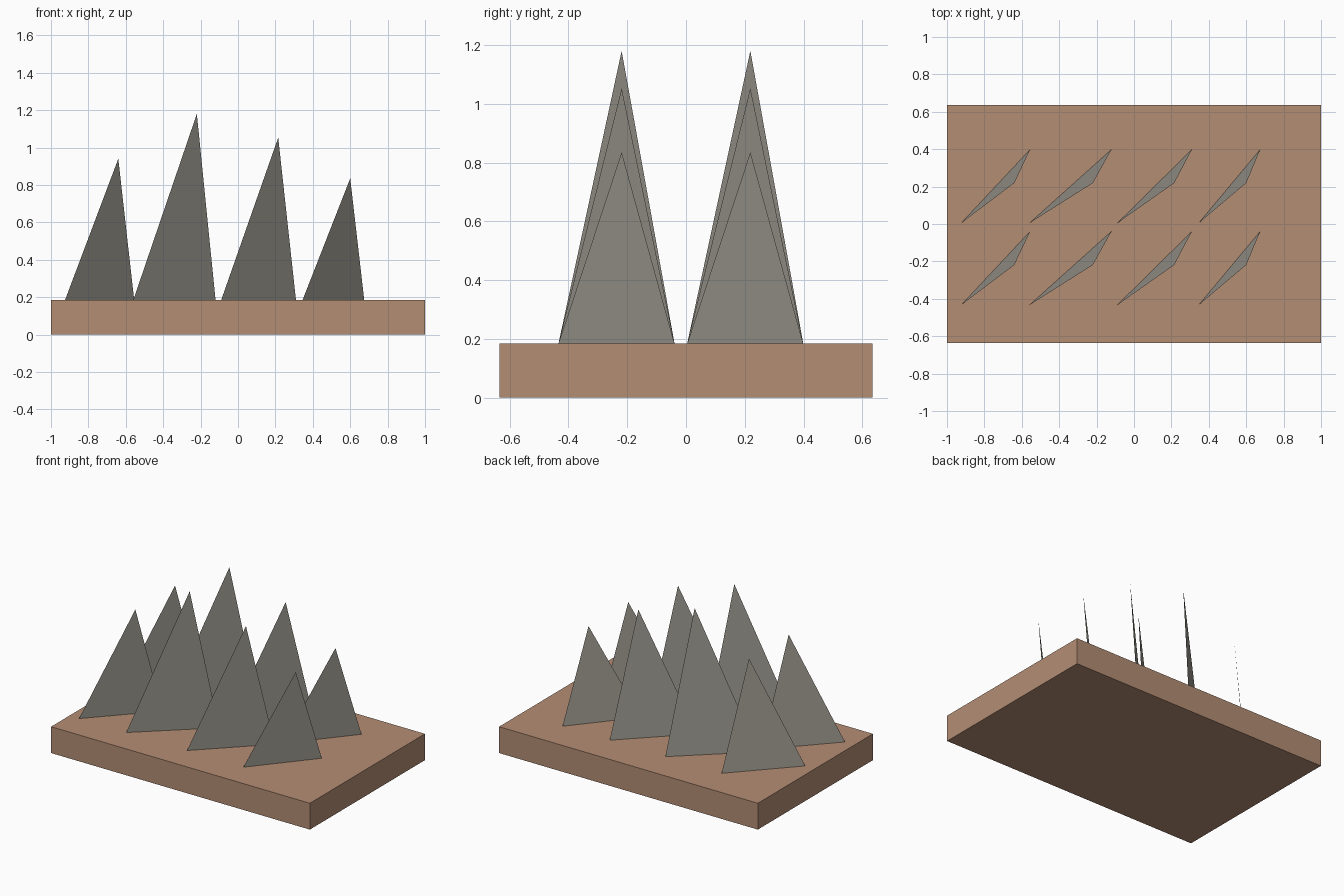
import bpy
import bmesh

cube = bpy.data.objects.get("Cube")
if cube:
    bpy.data.objects.remove(cube, do_unlink=True)


def srgb(r, g, b):
    def lin(c):
        c /= 255
        return c / 12.92 if c <= 0.04045 else ((c + 0.055) / 1.055) ** 2.4
    return (lin(r), lin(g), lin(b), 1)


def make_material(name, colour):
    mat = bpy.data.materials.new(name)
    mat.use_nodes = True
    mat.diffuse_color = colour
    mat.node_tree.nodes["Principled BSDF"].inputs["Base Color"].default_value = colour
    return mat


def make_object(name, bm, mat):
    mesh = bpy.data.meshes.new(name)
    bm.to_mesh(mesh)
    bm.free()
    mesh.materials.append(mat)
    obj = bpy.data.objects.new(name, mesh)
    bpy.context.collection.objects.link(obj)
    return obj


clay = make_material("clay brown", srgb(180, 141, 116))
stone = make_material("stone grey", srgb(158, 155, 145))

BASE_TOP = 0.184
BASE_DEPTH = 1.27

# Rectangular base slab
bm = bmesh.new()
bmesh.ops.create_cube(bm, size=1)
bmesh.ops.scale(bm, vec=(2, BASE_DEPTH, BASE_TOP), verts=bm.verts)
bmesh.ops.translate(bm, vec=(0, 0, BASE_TOP / 2), verts=bm.verts)
make_object("base_slab", bm, clay)


# Leaning single-sheet spike set diagonally on the slab
def spike(name, x_left, x_right, x_tip, height, y_mid):
    bm = bmesh.new()
    corners = [(x_right, y_mid + 0.18, BASE_TOP),
               (x_left, y_mid - 0.215, BASE_TOP),
               (x_tip, y_mid, height)]
    bm.faces.new([bm.verts.new(c) for c in corners])
    make_object(name, bm, stone)


# Left edge, right edge, tip and height of each spike in a row
spikes = [(-0.925, -0.555, -0.64, 0.94),
          (-0.56, -0.12, -0.22, 1.18),
          (-0.09, 0.31, 0.215, 1.053),
          (0.345, 0.675, 0.6, 0.835)]

for row, y_mid in (("front", -0.219), ("back", 0.219)):
    for number, shape in enumerate(spikes, 1):
        spike(f"{row}_spike_{number}", *shape, y_mid)
